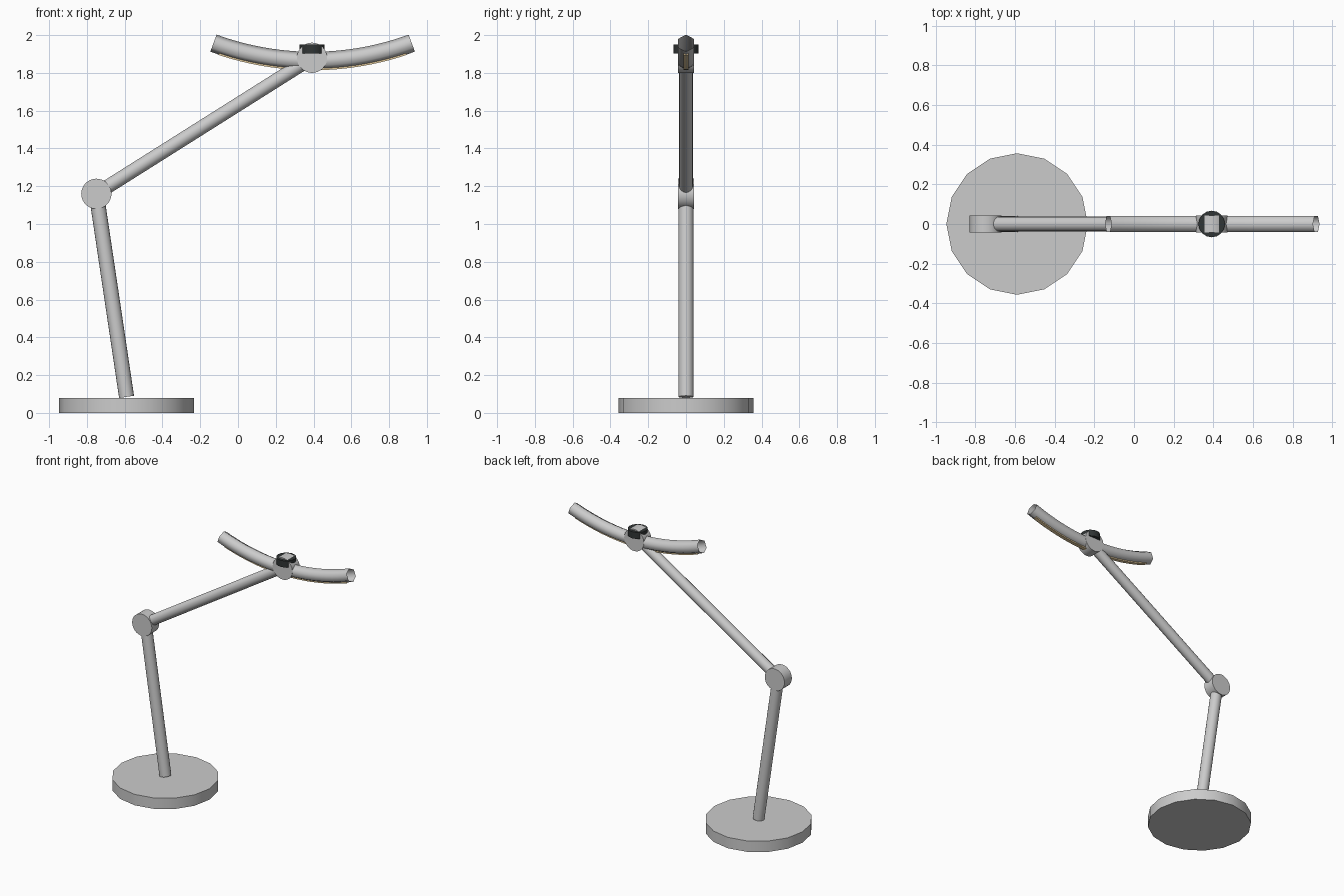
import bpy, bmesh, math
from mathutils import Vector

if "Cube" in bpy.data.objects:
    bpy.data.objects.remove(bpy.data.objects["Cube"])


def material(name, rgb):
    m = bpy.data.materials.new(name)
    m.diffuse_color = (*rgb, 1)
    m.use_nodes = True
    m.node_tree.nodes["Principled BSDF"].inputs["Base Color"].default_value = m.diffuse_color
    return m


def smooth(ob, deg=35):
    bpy.ops.object.select_all(action='DESELECT')
    ob.select_set(True)
    bpy.context.view_layer.objects.active = ob
    bpy.ops.object.shade_smooth_by_angle(angle=math.radians(deg))


def rod(name, a, b, radius, sides, mat=None):
    """Cylinder running from point a to point b."""
    a, b = Vector(a), Vector(b)
    bpy.ops.mesh.primitive_cylinder_add(
        vertices=sides, radius=radius, depth=(b - a).length, location=(a + b) / 2,
        rotation=(b - a).to_track_quat('Z', 'Y').to_euler())
    ob = bpy.context.object
    ob.name = name
    if mat:
        ob.data.materials.append(mat)
    smooth(ob)
    return ob


def arc_sweep(name, section, cx, cz, radius, half_angle, steps, mat=None, caps=False):
    """Sweep a closed (y, outward) section along an upward-curving arc."""
    bm = bmesh.new()
    rings = []
    for i in range(steps + 1):
        t = half_angle * (2 * i / steps - 1)
        rings.append([bm.verts.new((cx + (radius - h) * math.sin(t), y,
                                    cz + radius - (radius - h) * math.cos(t)))
                      for y, h in section])
    n = len(section)
    for r0, r1 in zip(rings, rings[1:]):
        for j in range(n):
            k = (j + 1) % n
            bm.faces.new((r0[j], r0[k], r1[k], r1[j]))
    if caps:
        bm.faces.new(rings[0])
        bm.faces.new(rings[-1])
    bmesh.ops.recalc_face_normals(bm, faces=bm.faces)
    me = bpy.data.meshes.new(name)
    bm.to_mesh(me)
    bm.free()
    ob = bpy.data.objects.new(name, me)
    bpy.context.collection.objects.link(ob)
    if mat:
        me.materials.append(mat)
    smooth(ob, 65 if not caps else 30)
    return ob


black = material("black_plastic", (0.03, 0.035, 0.035))
warm = material("warm_light", (0.8, 0.62, 0.35))

elbow = (-0.75, 0, 1.16)
head = (0.392, 0, 1.88)

# Base and arms
rod("base", (-0.59, 0, 0), (-0.59, 0, 0.08), 0.357, 16)
rod("lower_arm", (-0.59, 0, 0.085), elbow, 0.04, 16)
rod("upper_arm", elbow, head, 0.037, 16)

# Pivot discs at the elbow and head
for name, c in (("elbow_joint", elbow), ("head_joint", head)):
    rod(name, (c[0], -0.043, c[2]), (c[0], 0.043, c[2]), 0.08, 32)

# Knob through which the head joint pokes
rod("knob", (head[0], 0, 1.903), (head[0], 0, 1.951), 0.067, 16, black)

# Curved lamp head: open six-sided tube
hexagon = [(0.048 * math.sin(i * math.pi / 3), 0.048 * math.cos(i * math.pi / 3))
           for i in range(6)]
arc_sweep("lamp_head", hexagon, 0.395, 1.864, 1.52, math.radians(20.2), 24)

# Light strip along the underside
strip = [(-0.013, -0.036), (0.013, -0.036), (0.013, -0.050), (-0.013, -0.050)]
arc_sweep("light_strip", strip, 0.395, 1.864, 1.52, math.radians(18.5), 24, warm, True)
